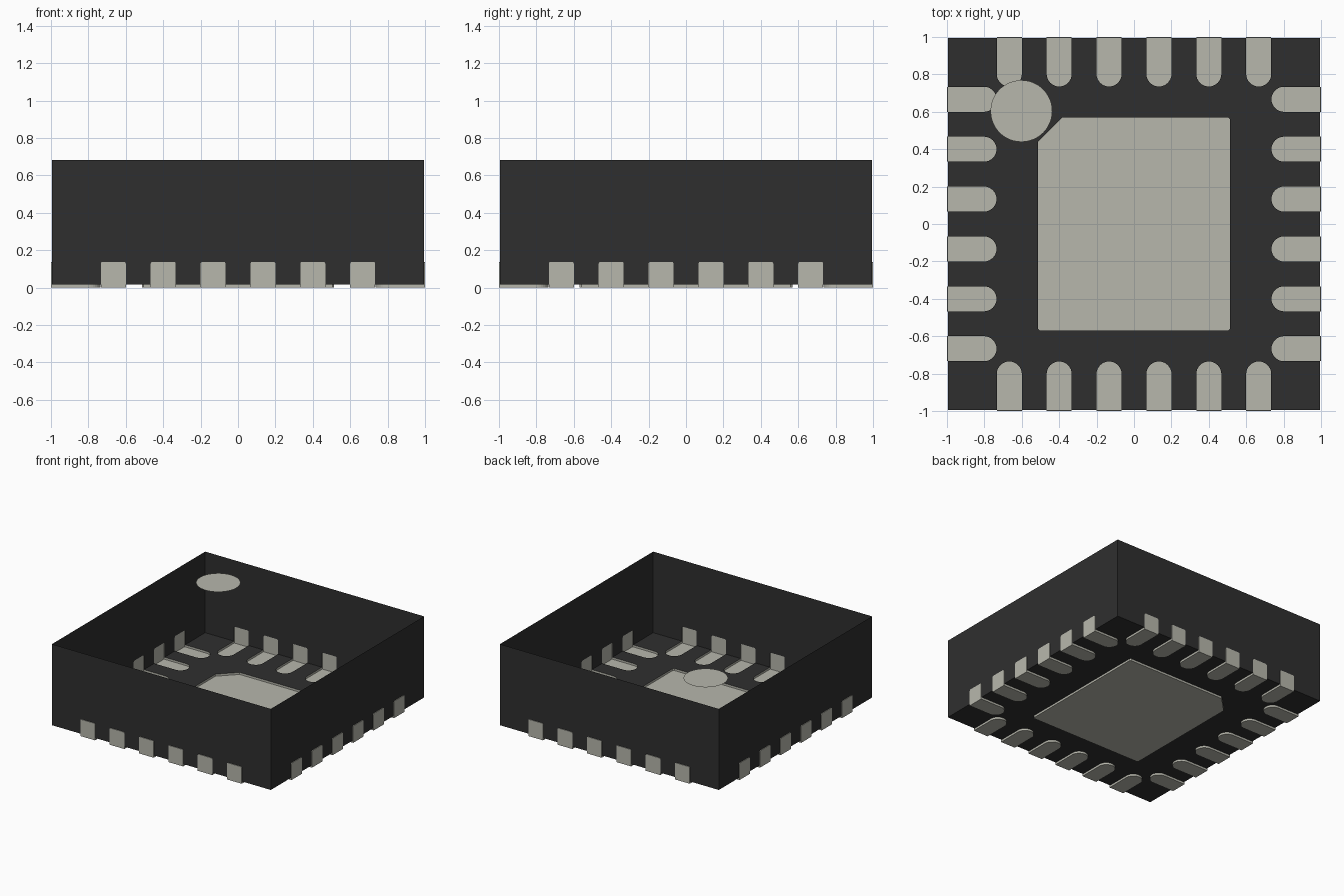
import bpy, bmesh, math
from mathutils import Matrix, Vector

cube = bpy.data.objects.get("Cube")
if cube:
    bpy.data.objects.remove(cube, do_unlink=True)

# Main dimensions
WALL = 0.995        # half width of the body
OUT = 1.0           # outer face of the leads
FLOOR = 0.017       # underside of the body
TOP = 0.683         # upper rim of the body
HALF = 0.067        # half width of a lead
TIP = 0.735         # inner end of a lead
LEAD_TOP = 0.138
PITCH = 0.2667
CENTRES = [(i - 2.5) * PITCH for i in range(6)]
SIDES = ["front", "left", "back", "right"]


def material(name, rgb):
    m = bpy.data.materials.new(name)
    m.use_nodes = True
    m.diffuse_color = (*rgb, 1)
    m.node_tree.nodes["Principled BSDF"].inputs["Base Color"].default_value = (*rgb, 1)
    return m


BLACK = material("black plastic", (0.028, 0.028, 0.028))
METAL = material("pale metal", (0.475, 0.475, 0.415))


def finish(bm, name, mat):
    bmesh.ops.remove_doubles(bm, verts=bm.verts, dist=0.0001)
    me = bpy.data.meshes.new(name)
    bm.to_mesh(me)
    bm.free()
    me.materials.append(mat)
    ob = bpy.data.objects.new(name, me)
    bpy.context.collection.objects.link(ob)
    return ob


def face(bm, points):
    return bm.faces.new([bm.verts.new(p) for p in points])


def strip(bm, inner, outer):
    """Closed band of quads between two matching loops."""
    n = len(inner)
    for i in range(n):
        j = (i + 1) % n
        face(bm, [inner[i], inner[j], outer[j], outer[i]])


def on_side(k, points):
    """Turn (along, outward, up) points onto side k, counting from the front."""
    rot = Matrix.Rotation(k * math.pi / 2, 3, 'Z')
    return [rot @ Vector((u, -v, z)) for u, v, z in points]


def foot(c, edge, z):
    """Round-ended outline of a lead under the body."""
    arc = [(c - HALF * math.cos(t), TIP + HALF - HALF * math.sin(t), z)
           for t in (math.pi * i / 16 for i in range(17))]
    return [(c - HALF, edge, z)] + arc + [(c + HALF, edge, z)]


def tab(c, v):
    """Upper outline of a lead on the wall, from right to left."""
    r = 0.01
    return [(c + HALF, v, LEAD_TOP - r), (c + HALF - r * 0.3, v, LEAD_TOP - r * 0.3),
            (c + HALF - r, v, LEAD_TOP), (c - HALF + r, v, LEAD_TOP),
            (c - HALF + r * 0.3, v, LEAD_TOP - r * 0.3), (c - HALF, v, LEAD_TOP - r)]


# Centre pad outline: one large chamfer, three small corners
PX, PY, CH, R = 0.514, 0.569, 0.13, 0.01
PAD = [(-PX, PY - CH), (-PX + CH, PY), (PX - R, PY), (PX, PY - R),
       (PX, -PY + R), (PX - R, -PY), (-PX + R, -PY), (-PX, -PY + R)]

# Body: open-topped shell, cut out around every lead and the pad
bm = bmesh.new()
outline = []
for k in range(4):
    edge = [(-WALL, WALL, FLOOR)]
    wall = [(-WALL, WALL, FLOOR)]
    for c in CENTRES:
        edge += foot(c, WALL, FLOOR)
        wall += [(c - HALF, WALL, FLOOR)] + tab(c, WALL)[::-1] + [(c + HALF, WALL, FLOOR)]
    wall += [(WALL, WALL, FLOOR), (WALL, WALL, TOP), (-WALL, WALL, TOP)]
    outline += on_side(k, edge)
    face(bm, on_side(k, wall))
edges = []
for loop in (outline, [(x, y, FLOOR) for x, y in PAD]):
    vs = [bm.verts.new(p) for p in loop]
    edges += [bm.edges.new((vs[i - 1], vs[i])) for i in range(len(vs))]
bmesh.ops.triangle_fill(bm, edges=edges, use_beauty=True, normal=(0, 0, -1))
finish(bm, "body", BLACK)

# Leads: thin L-shaped shells standing slightly proud of the body
for k, side in enumerate(SIDES):
    bm = bmesh.new()
    for c in CENTRES:
        inner = on_side(k, foot(c, WALL, FLOOR) + tab(c, WALL))
        sole = on_side(k, foot(c, OUT, 0))
        upper = on_side(k, tab(c, OUT))
        face(bm, sole)
        face(bm, [sole[-1]] + upper + [sole[0]])
        strip(bm, inner, sole + upper)
    finish(bm, side + "_leads", METAL)

# Centre pad: shallow tray below the floor
bm = bmesh.new()
low = [(x, y, 0) for x, y in PAD]
face(bm, low)
strip(bm, [(x, y, FLOOR) for x, y in PAD], low)
bmesh.ops.recalc_face_normals(bm, faces=bm.faces)
finish(bm, "centre_pad", METAL)

# Corner marker disc level with the upper rim
bm = bmesh.new()
bmesh.ops.create_circle(bm, cap_ends=True, segments=48, radius=0.165,
                        matrix=Matrix.Translation((-0.602, 0.604, TOP)))
finish(bm, "marker_dot", METAL)
